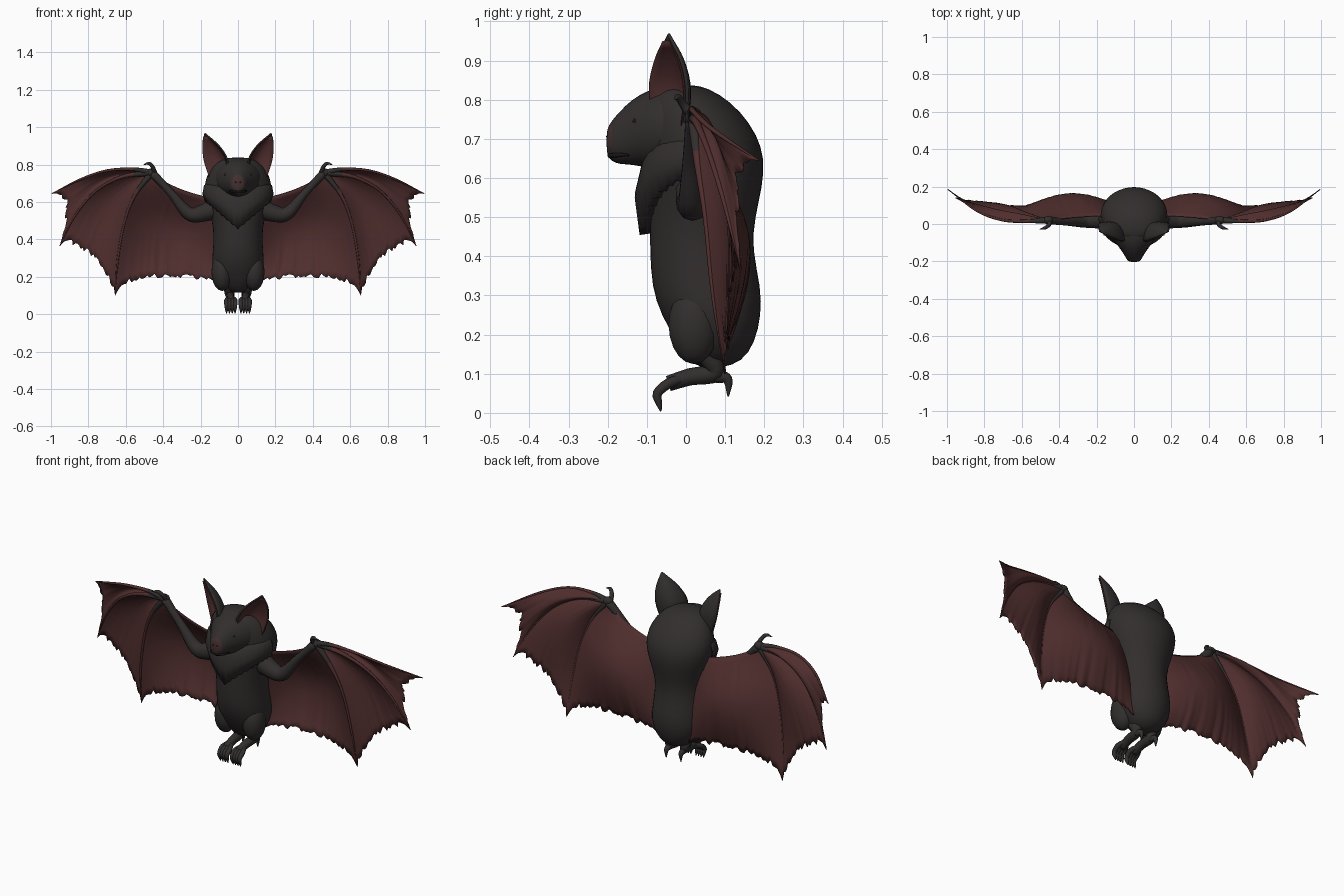
import bpy, bmesh, math, random
from mathutils import Vector as V

random.seed(4)
if "Cube" in bpy.data.objects:
    bpy.data.objects.remove(bpy.data.objects["Cube"])


def material(name, r, g, b):
    m = bpy.data.materials.new(name)
    m.use_nodes = True
    m.diffuse_color = (r, g, b, 1)
    bsdf = m.node_tree.nodes["Principled BSDF"]
    bsdf.inputs["Base Color"].default_value = (r, g, b, 1)
    bsdf.inputs["Roughness"].default_value = 0.8
    return m


FUR = material("charcoal fur", 0.032, 0.027, 0.027)
SKIN = material("dark red skin", 0.080, 0.027, 0.027)
NOSE = material("brown nose", 0.055, 0.028, 0.027)
BLACK = material("black", 0.010, 0.008, 0.008)


def build(name, grids, mats, wrap=True, rule=None, mirror=False, thick=0, subdiv=0):
    """Skin each grid of points; wrapped grids are closed tubes with capped ends."""
    bm = bmesh.new()
    for rows in grids:
        vs = [[bm.verts.new(p) for p in row] for row in rows]
        n = len(vs[0])
        for a, b in zip(vs, vs[1:]):
            for i in range(n if wrap else n - 1):
                j = (i + 1) % n
                bm.faces.new((a[i], a[j], b[j], b[i]))
        if wrap:
            bm.faces.new(vs[0][::-1])
            bm.faces.new(vs[-1])
    bmesh.ops.remove_doubles(bm, verts=bm.verts, dist=0.0004)
    bmesh.ops.recalc_face_normals(bm, faces=bm.faces)
    for f in bm.faces:
        f.smooth = True
        if rule:
            f.material_index = rule(f.calc_center_median())
    me = bpy.data.meshes.new(name)
    bm.to_mesh(me)
    bm.free()
    for m in mats:
        me.materials.append(m)
    ob = bpy.data.objects.new(name, me)
    bpy.context.collection.objects.link(ob)
    if thick:
        ob.modifiers.new("Thickness", 'SOLIDIFY').thickness = thick
        ob.modifiers["Thickness"].offset = 0
    if mirror:
        ob.modifiers.new("Mirror", 'MIRROR')
        ob.modifiers["Mirror"].use_mirror_merge = False
    if subdiv:
        ob.modifiers.new("Smooth", 'SUBSURF').levels = subdiv
        ob.modifiers["Smooth"].render_levels = subdiv
    return ob


def spline(pts, n):
    """Sample n + 1 points of a smooth curve through pts of any dimension."""
    pts = [V(p) for p in pts]
    pts = [2 * pts[0] - pts[1]] + pts + [2 * pts[-1] - pts[-2]]
    out = []
    for k in range(n + 1):
        u = k / n * (len(pts) - 3)
        i = min(int(u), len(pts) - 4)
        t = u - i
        a, b, c, d = pts[i:i + 4]
        out.append(0.5 * (2 * b + (c - a) * t + (2 * a - 5 * b + 4 * c - d) * t * t
                          + (3 * b - a - 3 * c + d) * t ** 3))
    return out


def tube(pts, radii, ref=(0, 1, 0), n=12, sides=8):
    path = spline(pts, n)
    rad = [r.x for r in spline([(r, 0) for r in radii], n)]
    rows = []
    for k, p in enumerate(path):
        tan = (path[min(k + 1, n)] - path[max(k - 1, 0)]).normalized()
        s = tan.cross(V(ref)).normalized()
        q = tan.cross(s)
        rows.append([p + max(rad[k], 0.001) * (s * math.cos(a) + q * math.sin(a))
                     for a in (math.tau * i / sides for i in range(sides))])
    return rows


def circle(n):
    return [(math.cos(math.tau * i / n), math.sin(math.tau * i / n)) for i in range(n)]


# Torso: height, half width, front y, back y
torso = [(.115, .02, .04, .09), (.13, .072, .01, .145), (.18, .115, -.025, .178),
         (.25, .142, -.065, .194), (.32, .138, -.09, .194), (.42, .13, -.094, .17),
         (.50, .14, -.094, .178), (.58, .167, -.1, .198), (.65, .184, -.1, .203),
         (.71, .18, -.1, .184), (.77, .155, -.1, .142), (.815, .112, -.09, .088),
         (.84, .055, -.06, .03)]
build("torso", [[[(w * c, (f + b) / 2 + (b - f) / 2 * s, z) for c, s in circle(20)]
                 for z, w, f, b in torso]], [FUR], subdiv=1)

# Head: y, centre height, half width, half height
head = [(.03, .72, .155, .112), (-.05, .727, .128, .112), (-.1, .725, .1, .1),
        (-.14, .717, .07, .084), (-.17, .702, .05, .068), (-.19, .694, .04, .053),
        (-.204, .692, .024, .032)]
build("head", [[[(w * c, y, zc + h * s) for c, s in circle(18)] for y, zc, w, h in head]],
      [FUR, NOSE], rule=lambda c: int(c.y < -.194 and c.z > .675), subdiv=1)

# Mouth, nostrils and eyes
build("mouth", [tube([(-.046, -.145, .66), (-.036, -.183, .658), (0, -.195, .657),
                      (.036, -.183, .658), (.046, -.145, .66)],
                     [.003, .006, .006, .006, .003], ref=(0, 0, 1))], [BLACK])


def ball(name, loc, size, mat):
    rows = [[(loc[0] + size[0] * math.sin(a) * c, loc[1] + size[1] * math.sin(a) * s,
              loc[2] + size[2] * math.cos(a)) for c, s in circle(14)]
            for a in (math.pi * (k + .1) / 10.2 for k in range(11))]
    build(name, [rows], [mat], mirror=True)


ball("eyes", (.065, -.128, .745), (.009, .009, .008), BLACK)
ball("nostrils", (.012, -.2, .706), (.004, .004, .004), BLACK)
ball("thighs", (.085, .02, .225), (.057, .066, .1), FUR)

# Pointed chest ruff, its upper edge buried in the neck
ruff = []
for v, wide, deep in [(0, .145, .09), (.3, .18, .143), (.65, .187, .163),
                      (1, .173, .152), (.97, .12, .1)]:
    row = []
    for i in range(37):
        a = math.radians(-90 + 5 * i)
        low = .457 + .145 * abs(math.sin(a)) + .008 * (i % 2)
        row.append((wide * math.sin(a), .035 - deep * math.cos(a), .72 + (low - .72) * v))
    ruff.append(row)
build("chest_ruff", [ruff], [FUR], wrap=False, thick=.006)

# Ears: cupped shells opening forward and outward, with a red lining
centre = spline([(.105, -.04, .73), (.12, -.045, .825), (.145, -.045, .9), (.178, -.045, .966)], 12)
width = [w.x for w in spline([(.8, 0), (1.05, 0), (.72, 0), (.02, 0)], 12)]


def ear(scale, shift):
    across, back = V((.06, .045, 0)), V((-.032, .038, 0))
    return [[c + across * u * w * scale + back * (1 - u * u) * w + V(shift)
             for u in (k / 5 - 1 for k in range(11))] for c, w in zip(centre, width)]


build("ears", [ear(1, (0, 0, 0))], [FUR], wrap=False, mirror=True, thick=.008)
build("ear_linings", [ear(.93, (.005, -.006, 0))[:-1]], [SKIN], wrap=False, mirror=True, thick=.002)

# Wing ribs: three fingers from the wrist, and the line along the flank
wrist = (.46, .02, .757)
ribs = [[wrist, (.56, .015, .775), (.70, .02, .768), (.84, .07, .722), (.995, .185, .645)],
        [wrist, (.62, .03, .735), (.76, .06, .66), (.87, .1, .53), (.953, .14, .365)],
        [wrist, (.55, .03, .64), (.605, .05, .5), (.642, .07, .3), (.657, .1, .1)],
        [(.12, .045, .62), (.11, .07, .5), (.1, .09, .38), (.07, .1, .25), (.02, .1, .13)]]
STEPS = 60
lines = [spline(r, STEPS) for r in ribs]


def along(line, s):
    u = max(0, min(s, 1)) * STEPS
    i = min(int(u), STEPS - 1)
    return line[i].lerp(line[i + 1], u - i)


def panel(a, b, cols, scallop, billow, sag):
    """Membrane between two ribs, bowed backward, with a torn scalloped hem."""
    grid = []
    for k in range(cols + 1):
        t = k / cols
        arch = 4 * t * (1 - t)
        end = 1 - scallop * arch ** .5
        if 0 < k < cols:
            end -= random.uniform(-.016, .026)
        start = sag * arch
        row = []
        for j in range(19):
            s = start + (end - start) * j / 18
            p = along(a, s).lerp(along(b, s), t)
            p.y += billow * arch * math.sin(math.pi * .93 * j / 18)
            row.append(p)
        grid.append(row)
    return grid


build("wing_membranes", [panel(lines[0], lines[1], 22, .12, .035, 0),
                         panel(lines[1], lines[2], 30, .11, .045, 0),
                         panel(lines[2], lines[3], 44, .14, .09, .05)],
      [SKIN], wrap=False, mirror=True, thick=.005)

# Finger bones, dark near the wrist
build("wing_fingers", [tube(r, [.017, .010, .007, .006, .002], n=20) for r in ribs[:3]],
      [SKIN, FUR], rule=lambda c: int(c.x < .57 and c.z > .67), mirror=True)

# Arms, wrists and hooked thumbs
build("arms", [tube([(.1, .03, .575), (.19, .02, .54), (.265, .015, .54), (.36, .012, .65), wrist],
                    [.06, .046, .036, .021, .022], n=20, sides=10)], [FUR], mirror=True)
ball("wrists", wrist, (.028, .022, .024), FUR)
build("thumbs", [tube([(.45, .015, .76), (.455, -.005, .785), (.475, -.02, .806), (.505, -.028, .8)],
                      [.014, .011, .009, .001])], [FUR], mirror=True)

# Feet with curled toes and heel spurs
side = (1, 0, 0)
feet = [tube([(.052, .05, .16), (.044, .075, .105), (.04, .01, .092), (.038, -.045, .075)],
             [.03, .025, .022, .02], side),
        tube([(.043, .075, .095), (.044, .106, .085), (.045, .108, .042)], [.018, .013, .002], side)]
for x in (.016, .031, .046, .061):
    feet.append(tube([(.04, .0, .09), (x, -.045, .075), (x, -.073, .05), (x, -.07, .028), (x, -.064, .004)],
                     [.012, .013, .012, .009, .002], side))
build("feet", feet, [FUR], mirror=True)
